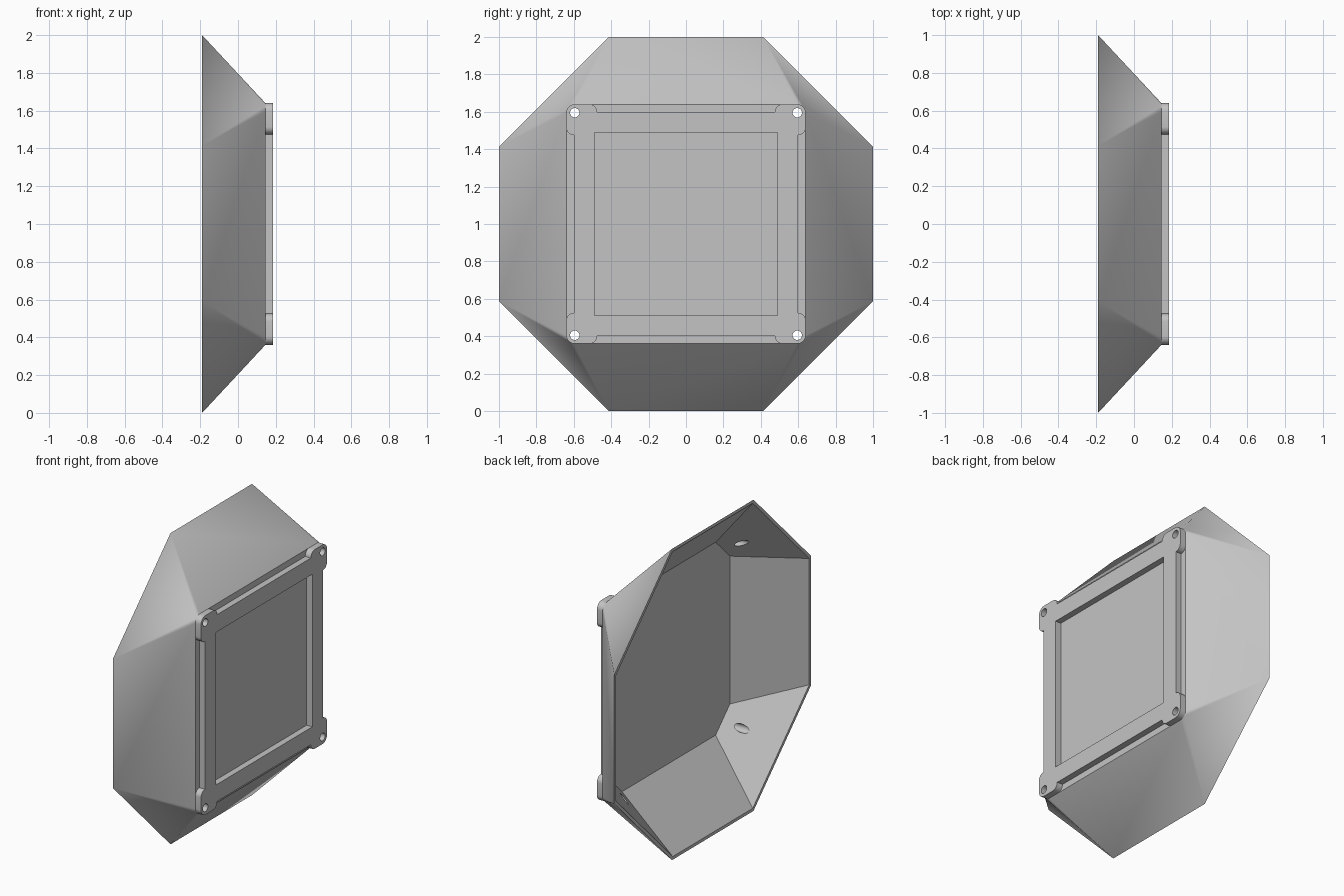
import bpy, bmesh, math
from mathutils import Vector

if "Cube" in bpy.data.objects:
    bpy.data.objects.remove(bpy.data.objects["Cube"])

BACK, LEDGE, FRONT, FLOOR = -0.19, 0.145, 0.185, 0.122   # depths along x
EDGE, HOLE = 0.64, 0.595                                 # frame half size, screw position
CZ = 1.0                                                 # height of the centre

grey = bpy.data.materials.new("light grey")
grey.diffuse_color = (0.55, 0.55, 0.55, 1)
grey.use_nodes = True
grey.node_tree.nodes["Principled BSDF"].inputs["Base Color"].default_value = grey.diffuse_color


def arc(cy, cz, r, a0, a1, n=8):
    return [(cy + r * math.cos(math.radians(a0 + (a1 - a0) * i / n)),
             cz + r * math.sin(math.radians(a0 + (a1 - a0) * i / n))) for i in range(n + 1)]


def four_way(quarter):
    """Repeat a corner outline (y, z) round the centre by quarter turns."""
    pts = []
    for _ in range(4):
        pts += quarter
        quarter = [(-z, y) for y, z in quarter]
    return pts


def octagon(half, side):
    return four_way([(half, side), (side, half)])


def finish(name, bm):
    bmesh.ops.recalc_face_normals(bm, faces=bm.faces)
    mesh = bpy.data.meshes.new(name)
    bm.to_mesh(mesh)
    bm.free()
    mesh.materials.append(grey)
    ob = bpy.data.objects.new(name, mesh)
    bpy.context.collection.objects.link(ob)
    return ob


def prism(name, outline, x0, x1):
    bm = bmesh.new()
    face = bm.faces.new([bm.verts.new((x0, y, z + CZ)) for y, z in outline])
    ext = bmesh.ops.extrude_face_region(bm, geom=[face])["geom"]
    bmesh.ops.translate(bm, vec=(x1 - x0, 0, 0),
                        verts=[g for g in ext if isinstance(g, bmesh.types.BMVert)])
    return finish(name, bm)


def hull(name, rings):
    """Convex solid through outlines at given depths."""
    bm = bmesh.new()
    for x, outline in rings:
        for y, z in outline:
            bm.verts.new((x, y, z + CZ))
    bmesh.ops.convex_hull(bm, input=bm.verts[:])
    bmesh.ops.dissolve_limit(bm, angle_limit=0.002, verts=bm.verts[:], edges=bm.edges[:])
    return finish(name, bm)


def activate(ob):
    bpy.ops.object.select_all(action='DESELECT')
    ob.select_set(True)
    bpy.context.view_layer.objects.active = ob


def cut(ob, cutter):
    activate(ob)
    mod = ob.modifiers.new("cut", 'BOOLEAN')
    mod.operation, mod.solver, mod.object = 'DIFFERENCE', 'EXACT', cutter
    bpy.ops.object.modifier_apply(modifier=mod.name)


# Tapered shell: octagonal rim narrowing to a rounded square
rounded = four_way(arc(HOLE, HOLE, EDGE - HOLE, 0, 90))
shell = hull("tapered_shell", [(BACK, octagon(1.0, 0.414)), (LEDGE, rounded)])

# Front frame: square plate with rounded tabs at the corners
TAB, STEP = 0.475, 0.6
corner = (arc(STEP, TAB + 0.04, 0.04, -90, 0)
          + arc(HOLE, HOLE, EDGE - HOLE, 0, 90)
          + arc(TAB + 0.04, STEP, 0.04, 90, 180))
frame = prism("front_frame", four_way(corner), LEDGE, FRONT)

# Hollow of the shell, extended a little past the rim
cavity = hull("cavity_cutter", [(BACK - 0.0156, octagon(0.998, 0.4025)),
                                (FLOOR, octagon(0.62, 0.475))])
window = prism("window_cutter", four_way([(0.49, 0.49)]), LEDGE - 0.1, FRONT + 0.1)
cut(shell, cavity)
cut(frame, window)
cutters = [cavity, window]

# Screw holes through the corner tabs
for sy in (-1, 1):
    for sz in (-1, 1):
        drill = prism("screw_hole_cutter",
                      arc(sy * HOLE, sz * HOLE, 0.025, 0, 360, 24)[:-1], -0.3, 0.3)
        cut(shell, drill)
        cut(frame, drill)
        cutters.append(drill)

for c in cutters:
    bpy.data.objects.remove(c)
for ob in (shell, frame):
    activate(ob)
    bpy.ops.object.shade_smooth_by_angle(angle=math.radians(25))
